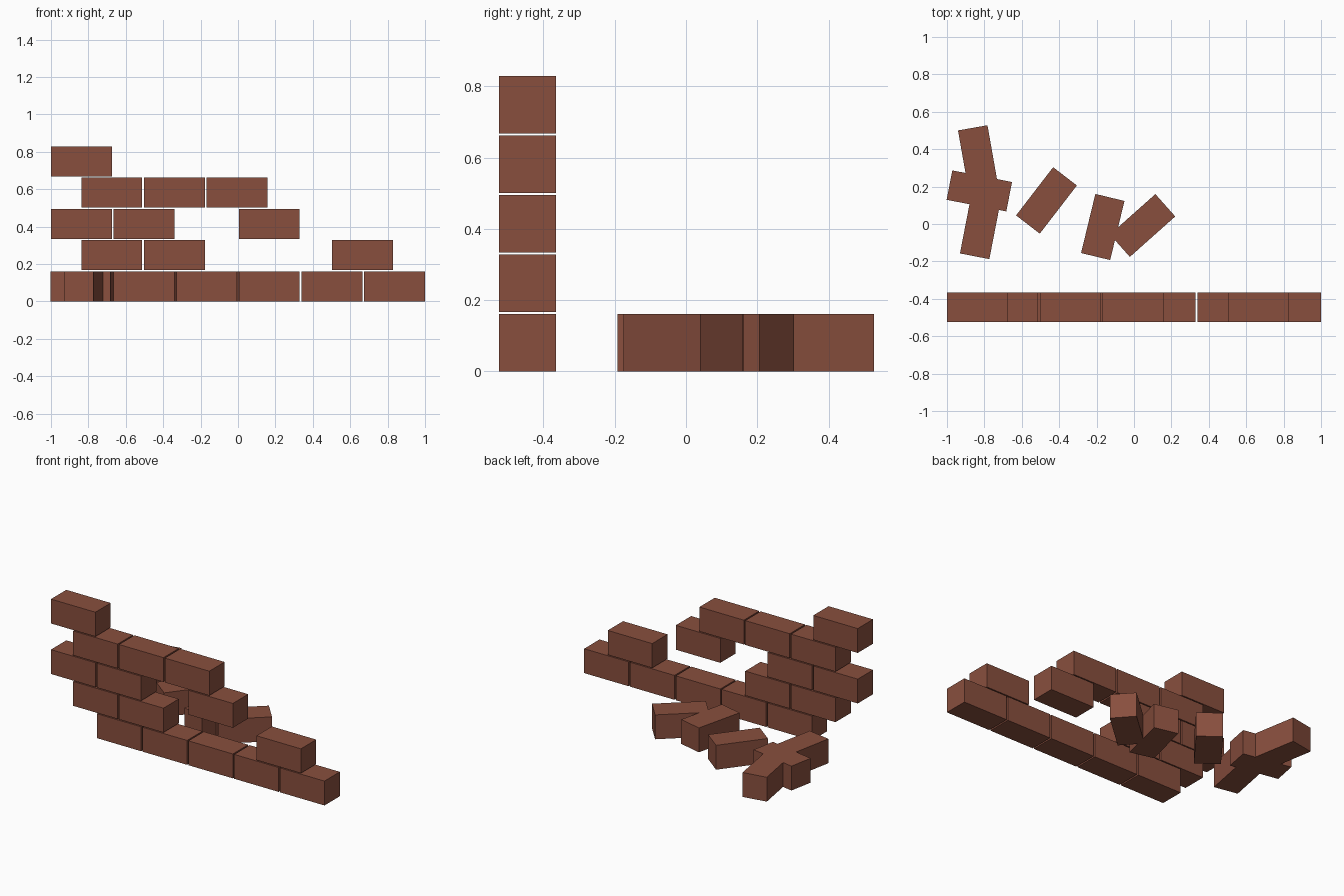
import bpy
from math import radians

cube = bpy.data.objects.get("Cube")
if cube:
    bpy.data.objects.remove(cube)

# Brick proportions and mortar-free gaps
LENGTH, DEPTH, HEIGHT = 0.325, 0.16, 0.161
STEP, COURSE = LENGTH + 0.01, 0.167
WALL_Y = -0.445

# Single brick colour
clay = bpy.data.materials.new("brick_red")
clay.use_nodes = True
clay_rgb = (0.25, 0.078, 0.048, 1)
clay.diffuse_color = clay_rgb
clay.node_tree.nodes["Principled BSDF"].inputs["Base Color"].default_value = clay_rgb


def brick(name, x, y, z, angle=0):
    bpy.ops.mesh.primitive_cube_add(size=1, location=(x, y, z + HEIGHT / 2))
    ob = bpy.context.object
    ob.name = name
    ob.scale = (LENGTH, DEPTH, HEIGHT)
    ob.rotation_euler.z = radians(angle)
    ob.data.materials.append(clay)


# Ruined wall: surviving brick slots in each course, odd courses shifted half a brick
courses = [(1, 2, 3, 4, 5), (0, 1, 4), (0, 1, 3), (0, 1, 2), (0,)]
for row, slots in enumerate(courses):
    start = -1 + LENGTH / 2 + (row % 2) * LENGTH / 2
    for slot in slots:
        brick(f"wall_brick_{row}_{slot}", start + slot * STEP, WALL_Y, row * COURSE)

# Fallen bricks lying behind the wall: x, y, heading
fallen = [
    (-0.834, 0.354, 100),
    (-0.821, -0.013, 79),
    (-0.827, 0.177, -11),
    (-0.468, 0.126, 52.4),
    (-0.167, -0.016, 76.4),
    (0.046, -0.008, 41.7),
]
for i, (x, y, heading) in enumerate(fallen):
    brick(f"fallen_brick_{i}", x, y, 0, heading)
